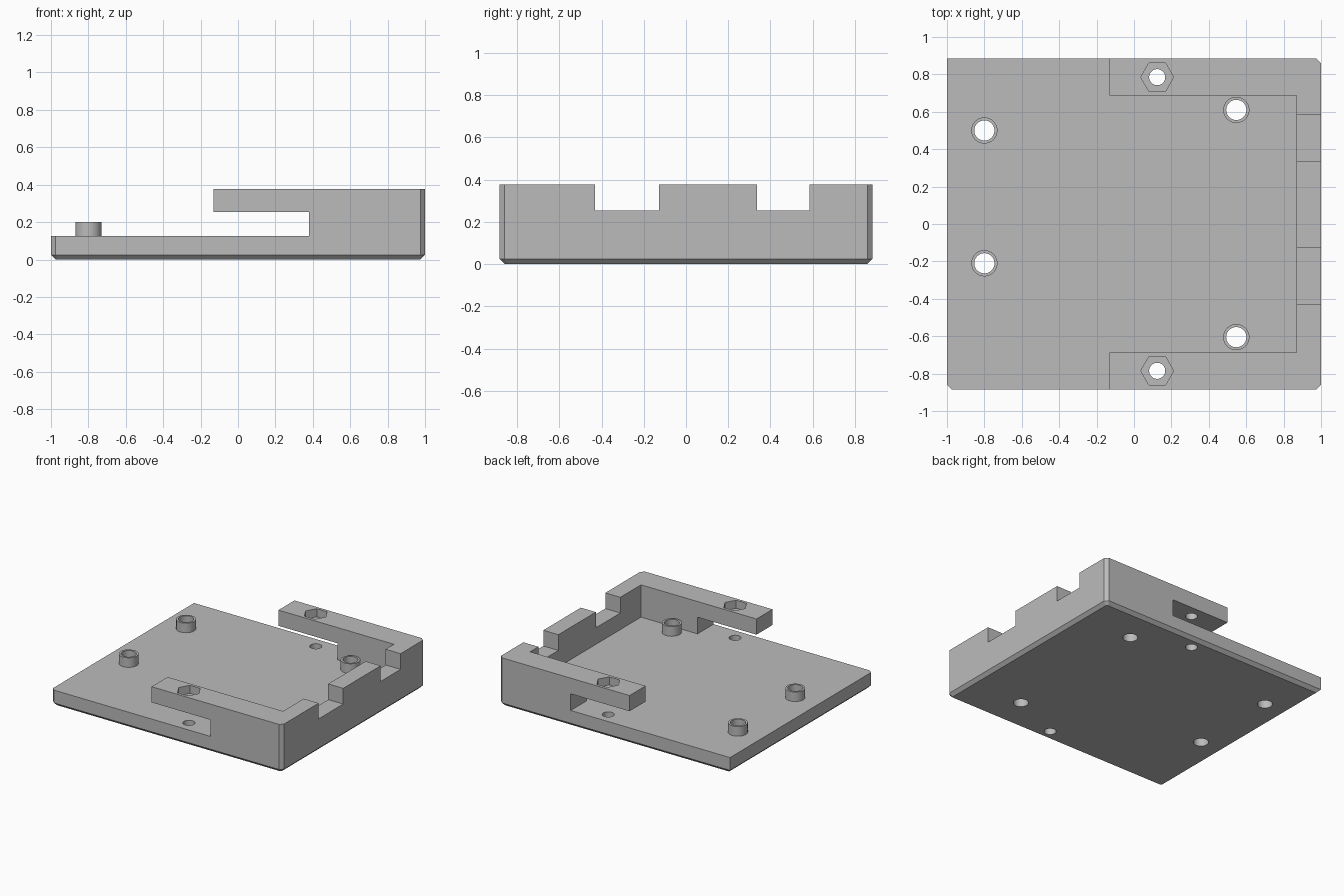
import bpy
import bmesh
import math
from mathutils import Vector

cube = bpy.data.objects.get("Cube")
if cube:
    bpy.data.objects.remove(cube, do_unlink=True)

W = 0.884        # half depth
CH = 0.025       # chamfer size
FLOOR, SHELF, TOP, POST = 0.125, 0.255, 0.378, 0.20

grey = bpy.data.materials.new("plain grey")
grey.use_nodes = True
colour = (0.5, 0.5, 0.5, 1)
grey.diffuse_color = colour
grey.node_tree.nodes["Principled BSDF"].inputs["Base Color"].default_value = colour


def prism(name, points, z0, z1, bottom_chamfer=0):
    bm = bmesh.new()
    face = bm.faces.new([bm.verts.new((x, y, z0)) for x, y in points])
    moved = bmesh.ops.extrude_face_region(bm, geom=[face])["geom"]
    verts = [v for v in moved if isinstance(v, bmesh.types.BMVert)]
    bmesh.ops.translate(bm, verts=verts, vec=Vector((0, 0, z1 - z0)))
    bmesh.ops.recalc_face_normals(bm, faces=bm.faces)
    if bottom_chamfer:
        rim = [e for e in bm.edges if all(abs(v.co.z - z0) < 1e-6 for v in e.verts)]
        bmesh.ops.bevel(bm, geom=rim, offset=bottom_chamfer, segments=1, affect='EDGES')
    mesh = bpy.data.meshes.new(name)
    bm.to_mesh(mesh)
    bm.free()
    mesh.materials.append(grey)
    obj = bpy.data.objects.new(name, mesh)
    bpy.context.collection.objects.link(obj)
    return obj


def box(name, x0, x1, y0, y1, z0, z1):
    return prism(name, [(x0, y0), (x1, y0), (x1, y1), (x0, y1)], z0, z1)


def disc(name, x, y, r, z0, z1, sides=40):
    angles = [math.tau * i / sides for i in range(sides)]
    return prism(name, [(x + r * math.cos(a), y + r * math.sin(a)) for a in angles], z0, z1)


def combine(target, other, operation):
    mod = target.modifiers.new(other.name, 'BOOLEAN')
    mod.operation = operation
    mod.solver = 'EXACT'
    mod.object = other
    bpy.context.view_layer.objects.active = target
    bpy.ops.object.modifier_apply(modifier=mod.name)
    bpy.data.objects.remove(other, do_unlink=True)


# Solid block: three chamfered corners, one square back corner
outline = [(-1 + CH, -W), (1 - CH, -W), (1, -W + CH),
           (1, W - CH), (1 - CH, W), (-1, W), (-1, -W + CH)]
tray = prism("mounting_tray", outline, 0, TOP, CH)

# Pocket, open end and the slot below both arms
combine(tray, box("pocket", -2, 0.87, -0.686, 0.686, FLOOR, 1), 'DIFFERENCE')
combine(tray, box("open_end", -2, -0.13, -2, 2, FLOOR, 1), 'DIFFERENCE')
combine(tray, box("arm_slot", -2, 0.38, -2, 2, FLOOR, SHELF), 'DIFFERENCE')

# Notches in the end wall
for y0, y1 in [(-0.43, -0.127), (0.337, 0.584)]:
    combine(tray, box("notch", 0.8, 2, y0, y1, SHELF, 1), 'DIFFERENCE')

# Hollow posts standing on the floor
for x, y in [(-0.8, 0.5), (-0.8, -0.21), (0.547, 0.61), (0.547, -0.605)]:
    combine(tray, disc("post", x, y, 0.07, 0.06, POST), 'UNION')
    combine(tray, disc("post_hole", x, y, 0.054, -1, 1), 'DIFFERENCE')

# Bolt holes with hexagonal nut recesses in the arms
for y in (-0.785, 0.785):
    combine(tray, disc("bolt_hole", 0.124, y, 0.043, -1, 1), 'DIFFERENCE')
    combine(tray, disc("nut_recess", 0.124, y, 0.088, 0.315, 1, 6), 'DIFFERENCE')

bpy.ops.object.select_all(action='DESELECT')
tray.select_set(True)
bpy.context.view_layer.objects.active = tray
bpy.ops.object.shade_smooth_by_angle(angle=math.radians(30))
